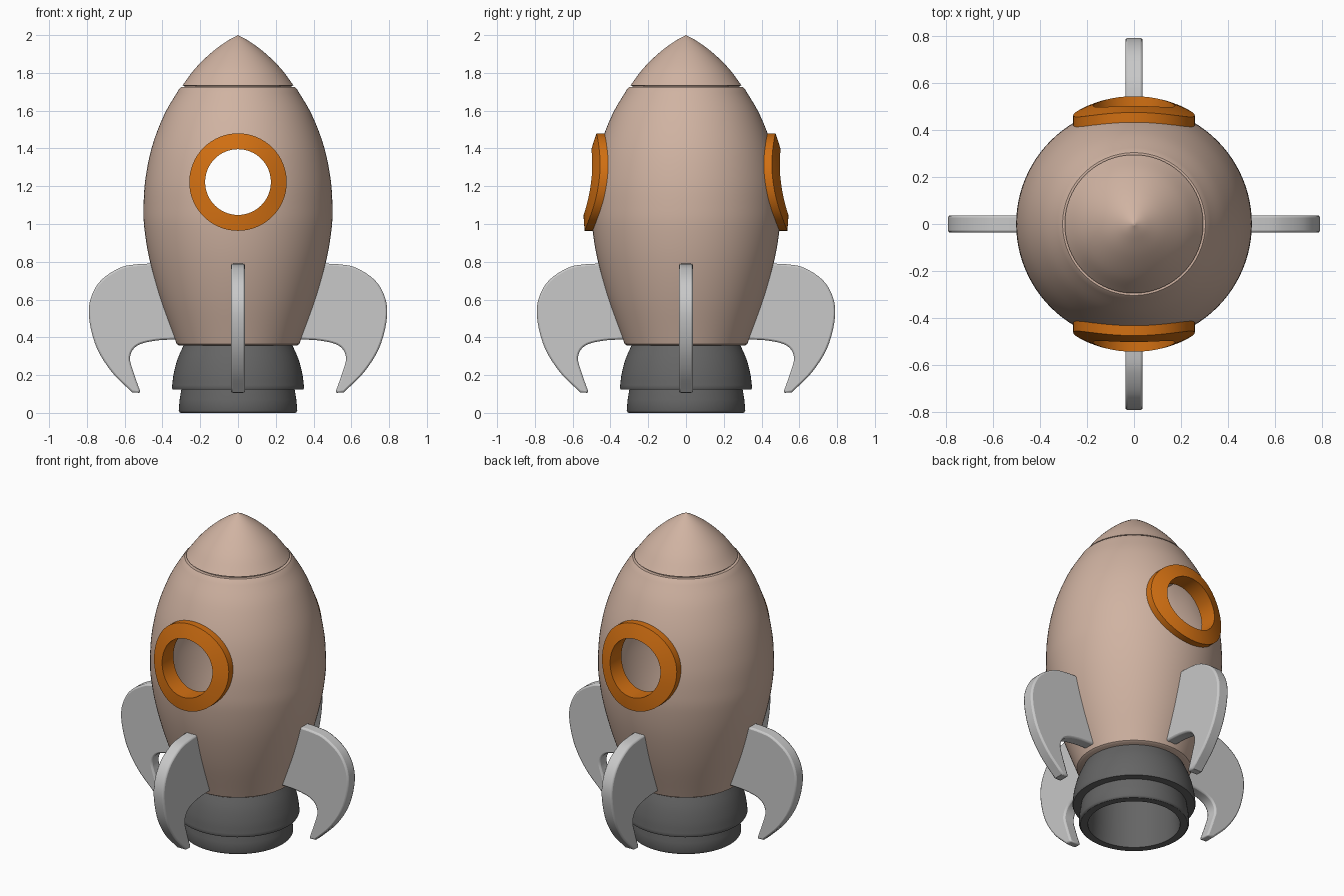
import bpy, bmesh, math
from mathutils import Matrix, Vector

if "Cube" in bpy.data.objects:
    bpy.data.objects.remove(bpy.data.objects["Cube"], do_unlink=True)


def material(name, rgb):
    m = bpy.data.materials.new(name)
    m.use_nodes = True
    m.diffuse_color = (*rgb, 1)
    m.node_tree.nodes["Principled BSDF"].inputs["Base Color"].default_value = (*rgb, 1)
    return m


SKIN = material("warm beige", (0.63, 0.45, 0.36))
ORANGE = material("orange", (0.64, 0.16, 0.006))
LIGHT = material("light grey", (0.58, 0.58, 0.58))
DARK = material("dark grey", (0.13, 0.13, 0.13))


def spline(points, steps=6):
    """Smooth curve through a few points."""
    pts = [Vector(p) for p in points]
    pts = [2 * pts[0] - pts[1]] + pts + [2 * pts[-1] - pts[-2]]
    out = []
    for a, b, c, d in zip(pts, pts[1:], pts[2:], pts[3:]):
        for i in range(steps):
            t = i / steps
            out.append(0.5 * (2 * b + (c - a) * t + (2 * a - 5 * b + 4 * c - d) * t ** 2
                              + (3 * b - a - 3 * c + d) * t ** 3))
    return [tuple(p) for p in out + [pts[-2]]]


def finish(name, bm, mat, smooth=True):
    bmesh.ops.remove_doubles(bm, verts=bm.verts, dist=1e-5)
    bmesh.ops.recalc_face_normals(bm, faces=bm.faces)
    mesh = bpy.data.meshes.new(name)
    bm.to_mesh(mesh)
    bm.free()
    mesh.materials.append(mat)
    ob = bpy.data.objects.new(name, mesh)
    bpy.context.collection.objects.link(ob)
    if smooth:
        shade(ob)
    return ob


def activate(ob):
    bpy.ops.object.select_all(action='DESELECT')
    ob.select_set(True)
    bpy.context.view_layer.objects.active = ob


def shade(ob):
    activate(ob)
    bpy.ops.object.shade_smooth_by_angle(angle=math.radians(32))


def revolve(name, profile, mat, sides=96, smooth=True):
    bm = bmesh.new()
    verts = [bm.verts.new((r, 0, z)) for r, z in profile]
    edges = [bm.edges.new(pair) for pair in zip(verts, verts[1:])]
    bmesh.ops.spin(bm, geom=verts + edges, cent=(0, 0, 0), axis=(0, 0, 1),
                   angle=math.tau, steps=sides, use_merge=True)
    return finish(name, bm, mat, smooth)


def cut(target, cutter):
    cutter.hide_render = True
    mod = target.modifiers.new("cut", 'BOOLEAN')
    mod.operation, mod.object = 'DIFFERENCE', cutter
    activate(target)
    bpy.ops.object.modifier_apply(modifier=mod.name)
    bpy.data.objects.remove(cutter, do_unlink=True)


# Hull: hollow, with a round porthole opening through front and back
hull_curve = spline([(0.325, 0.365), (0.41, 0.6), (0.466, 0.8), (0.495, 0.97), (0.5, 1.09),
                     (0.49, 1.24), (0.455, 1.41), (0.39, 1.58), (0.31, 1.717)])


def hull_radius(z):
    for (r0, z0), (r1, z1) in zip(hull_curve, hull_curve[1:]):
        if z <= z1:
            return r0 + (r1 - r0) * (z - z0) / (z1 - z0)
    return hull_curve[-1][0]


WALL = 0.06
WINDOW_Z, WINDOW_IN, WINDOW_OUT = 1.222, 0.174, 0.258

hull = revolve("hull", [(0, 0.357), (0.312, 0.357)] + hull_curve
               + [(0.303, 1.724), (0.283, 1.724), (0, 1.724)], SKIN, smooth=False)
inner = [(r - WALL, z) for r, z in hull_curve if 0.42 < z < 1.68]
cut(hull, revolve("cavity_cutter", [(0, inner[0][1])] + inner + [(0, inner[-1][1])],
                  SKIN, smooth=False))
bm = bmesh.new()
bmesh.ops.create_cone(bm, cap_ends=True, segments=64, radius1=WINDOW_IN + 0.008,
                      radius2=WINDOW_IN + 0.008, depth=2,
                      matrix=Matrix.Translation((0, 0, WINDOW_Z)) @ Matrix.Rotation(math.pi / 2, 4, 'X'))
cut(hull, finish("window_cutter", bm, SKIN, False))
shade(hull)

# Nose cone, sitting over a fine groove
nose = spline([(0.294, 1.734), (0.225, 1.825), (0.14, 1.908), (0.06, 1.967), (0, 2.0)])
revolve("nose_cone", [(0, 1.715), (0.283, 1.715), (0.283, 1.73)] + nose, SKIN)

# Engine nozzle: flared collar, step and open hollow end
collar = spline([(0.28, 0.375), (0.318, 0.29), (0.34, 0.21), (0.35, 0.135)])
revolve("nozzle", [(0, 0.375)] + collar
        + [(0.346, 0.125), (0.3, 0.125), (0.309, 0.07), (0.314, 0.012), (0.31, 0.004),
           (0.304, 0), (0.262, 0), (0.255, 0.12), (0.25, 0.34), (0, 0.34)], DARK)


# Porthole frames, wrapped to the curve of the hull
def window_frame(name, side):
    bm = bmesh.new()
    section = [(WINDOW_IN, -WALL - 0.01), (WINDOW_IN, 0.042), (0.5 * (WINDOW_IN + WINDOW_OUT), 0.042),
               (WINDOW_OUT, 0.042), (WINDOW_OUT, -0.02)]
    loops = []
    for i in range(64):
        a = math.tau * i / 64
        loop = []
        for rad, off in section:
            x, z = rad * math.cos(a), WINDOW_Z + rad * math.sin(a)
            y = math.sqrt(hull_radius(z) ** 2 - x * x) + off
            loop.append(bm.verts.new((x, side * y, z)))
        loops.append(loop)
    n = len(section)
    for i, loop in enumerate(loops):
        following = loops[(i + 1) % len(loops)]
        for j in range(n):
            k = (j + 1) % n
            bm.faces.new((loop[j], loop[k], following[k], following[j]))
    finish(name, bm, ORANGE)


window_frame("front_window_frame", -1)
window_frame("back_window_frame", 1)

# Four hooked fins with softened edges
outer_edge = spline([(0.43, 0.79), (0.53, 0.787), (0.63, 0.766), (0.74, 0.685), (0.79, 0.55),
                     (0.758, 0.37), (0.675, 0.225), (0.56, 0.108)], 5)
inner_edge = spline([(0.515, 0.106), (0.553, 0.215), (0.572, 0.295), (0.535, 0.355),
                     (0.44, 0.382), (0.31, 0.39)], 5)
outline = outer_edge + inner_edge + [(0.38, 0.6)]
HALF = 0.037

for i, label in enumerate(("left", "back", "right", "front")):
    bm = bmesh.new()
    face = bm.faces.new([bm.verts.new((r, -HALF, z)) for r, z in outline])
    side = bmesh.ops.extrude_face_region(bm, geom=[face])["geom"]
    bmesh.ops.translate(bm, vec=(0, 2 * HALF, 0),
                        verts=[g for g in side if isinstance(g, bmesh.types.BMVert)])
    bmesh.ops.rotate(bm, verts=bm.verts, cent=(0, 0, 0),
                     matrix=Matrix.Rotation(i * math.pi / 2, 3, 'Z'))
    fin = finish(label + "_fin", bm, LIGHT)
    bevel = fin.modifiers.new("soft edges", 'BEVEL')
    bevel.width, bevel.segments = 0.01, 2
    bevel.limit_method, bevel.angle_limit = 'ANGLE', math.radians(50)
